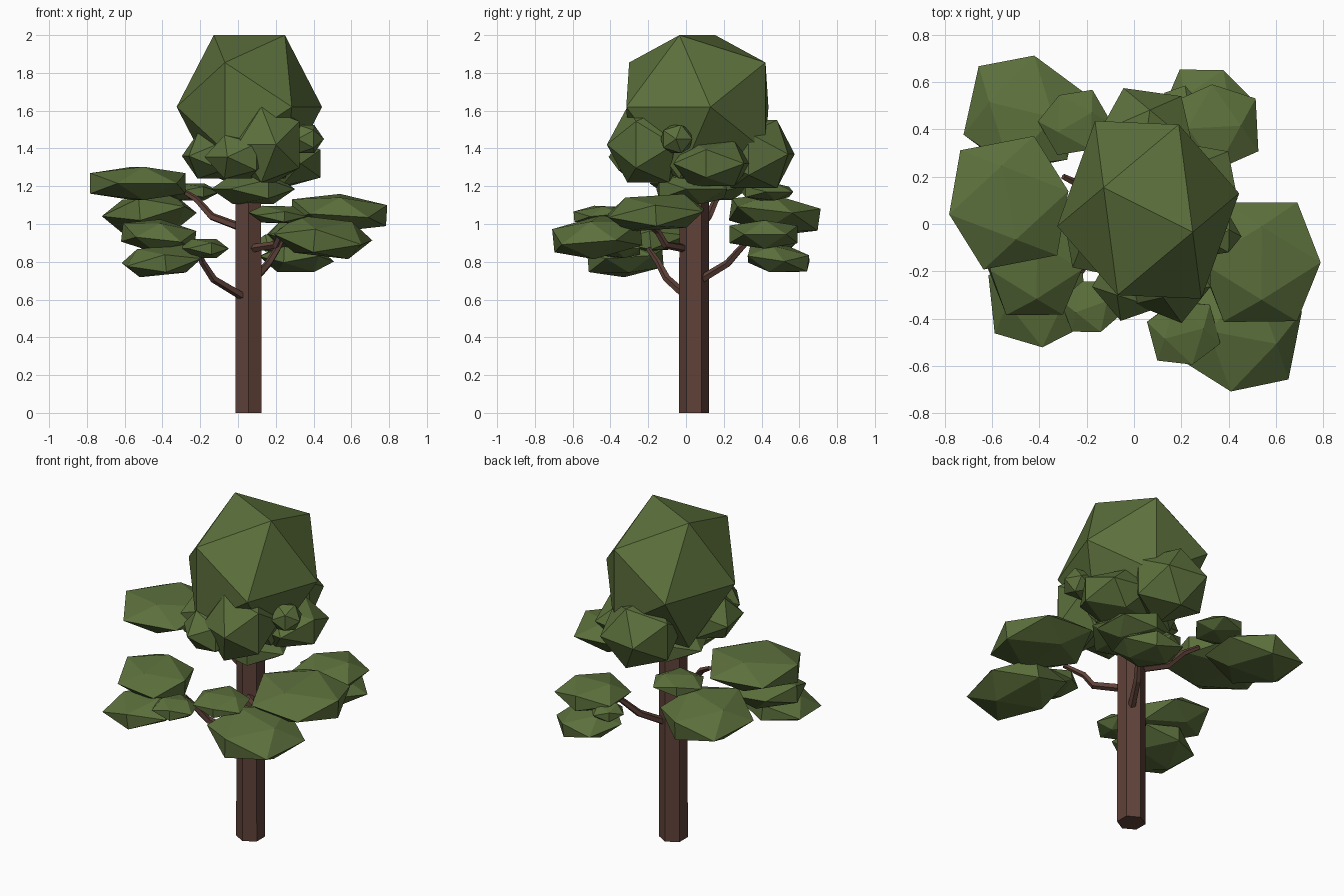
import bpy, bmesh, math
from mathutils import Vector, Matrix

if "Cube" in bpy.data.objects:
    bpy.data.objects.remove(bpy.data.objects["Cube"])


def material(name, rgb):
    m = bpy.data.materials.new(name)
    m.diffuse_color = (*rgb, 1)
    m.use_nodes = True
    m.node_tree.nodes["Principled BSDF"].inputs["Base Color"].default_value = m.diffuse_color
    return m


LEAF = material("leaf green", (0.107, 0.162, 0.045))
BARK = material("bark brown", (0.115, 0.054, 0.040))
PHI = (1 + 5 ** 0.5) / 2


def finish(name, bm, mat):
    bmesh.ops.recalc_face_normals(bm, faces=bm.faces)
    me = bpy.data.meshes.new(name)
    bm.to_mesh(me)
    bm.free()
    me.materials.append(mat)
    ob = bpy.data.objects.new(name, me)
    bpy.context.collection.objects.link(ob)
    return ob


def leaf_blob(name, center, half_width, half_height, turn, droop=0, toward=0, stretch=(1, 1)):
    """Icosahedron with an edge on top: squashed, turned about z, drooping towards a heading."""
    bm = bmesh.new()
    for a in (-1, 1):
        for b in (-PHI, PHI):
            for p in ((a, 0, b), (0, b, a), (b, a, 0)):
                bm.verts.new(p)
    bmesh.ops.convex_hull(bm, input=bm.verts)
    sx, sz = half_width / 1.7, half_height / PHI
    h = math.radians(toward)
    axis = Vector((-math.sin(h), math.cos(h), 0))
    bm.transform(Matrix.Translation(center)
                 @ Matrix.Diagonal((*stretch, 1, 1))
                 @ Matrix.Rotation(math.radians(droop), 4, axis)
                 @ Matrix.Rotation(math.radians(turn), 4, 'Z')
                 @ Matrix.Diagonal((sx, sx, sz, 1)))
    finish(name, bm, LEAF)


def tube(name, path, radii, sides, start=0.0):
    """Capped low-poly tube through the path points."""
    bm = bmesh.new()
    pts = [Vector(p) for p in path]
    rings = []
    for i, p in enumerate(pts):
        d = (pts[min(i + 1, len(pts) - 1)] - pts[max(i - 1, 0)]).normalized()
        u = Vector((1, 0, 0)) if abs(d.z) > 0.99 else d.cross(Vector((0, 0, 1))).normalized()
        v = d.cross(u)
        angles = [start + 2 * math.pi * k / sides for k in range(sides)]
        rings.append([bm.verts.new(p + radii[i] * (math.cos(t) * u + math.sin(t) * v))
                      for t in angles])
    for lo, hi in zip(rings, rings[1:]):
        for k in range(sides):
            n = (k + 1) % sides
            bm.faces.new((lo[k], lo[n], hi[n], hi[k]))
    bm.faces.new(rings[0])
    bm.faces.new(rings[-1])
    finish(name, bm, BARK)


# Hexagonal trunk with corners towards front and back
tube("trunk", [(0.055, 0.043, 0), (0.055, 0.043, 1.3)], [0.080, 0.078], 6, math.pi / 2)

# Bent branches
branches = {
    "branch_front_left": [(0.02, 0.0, 0.62), (-0.13, -0.10, 0.71), (-0.19, -0.15, 0.80), (-0.22, -0.20, 0.87)],
    "branch_front_right": [(0.07, 0.0, 0.87), (0.20, -0.11, 0.89), (0.23, -0.15, 0.96), (0.32, -0.22, 1.02)],
    "branch_back_right": [(0.08, 0.07, 0.70), (0.16, 0.22, 0.79), (0.21, 0.29, 0.87), (0.24, 0.35, 0.93)],
    "branch_back_left": [(0.02, 0.07, 0.98), (-0.14, 0.12, 1.04), (-0.22, 0.16, 1.13), (-0.30, 0.20, 1.18)],
}
for name, path in branches.items():
    tube(name, path, [0.023, 0.021, 0.018, 0.013], 5)

# Big crown
leaf_blob("crown", (0.06, 0.06, 1.62), 0.40, 0.38, -23, stretch=(0.87, 1.03))

# Clumps: centre, half width, half height, turn, droop, heading of the droop
clumps = {
    "front_left_leaves": [((-0.405, -0.32, 0.805), 0.21, 0.075, 6, 7, 220),
                          ((-0.42, -0.19, 0.935), 0.205, 0.08, 90, 8, -40),
                          ((-0.18, -0.35, 0.87), 0.12, 0.05, 20)],
    "front_right_leaves": [((0.535, -0.16, 1.06), 0.265, 0.09, 90, 5, -45),
                           ((0.45, -0.47, 0.93), 0.25, 0.10, -11, 8, -45),
                           ((0.21, -0.46, 1.05), 0.145, 0.045, 15, 5, -60)],
    "back_right_leaves": [((0.31, 0.49, 0.815), 0.18, 0.07, -23, 8, 70),
                          ((0.34, 0.41, 0.945), 0.19, 0.075, 3),
                          ((0.185, 0.49, 0.90), 0.09, 0.045, 40)],
    "back_left_leaves": [((-0.53, 0.09, 1.215), 0.27, 0.088, 101),
                         ((-0.47, 0.47, 1.05), 0.25, 0.095, -13, 9, 120, (0.95, 1.02)),
                         ((-0.25, 0.43, 1.17), 0.14, 0.045, 30)],
    # Leaves tucked under the crown
    "under_crown_leaves": [((0.16, -0.20, 1.42), 0.20, 0.20, 70, 0, 0, (0.92, 1)),
                           ((-0.11, -0.05, 1.36), 0.18, 0.12, 10),
                           ((0.0, -0.24, 1.355), 0.16, 0.115, 40),
                           ((0.05, 0.36, 1.37), 0.21, 0.18, 82),
                           ((0.25, 0.14, 1.32), 0.20, 0.12, 80),
                           ((0.36, -0.05, 1.45), 0.085, 0.075, 30),
                           ((0.08, 0.03, 1.185), 0.20, 0.08, 25)],
}
for name, blobs in clumps.items():
    for i, blob in enumerate(blobs, 1):
        leaf_blob(f"{name}_{i}", *blob)
